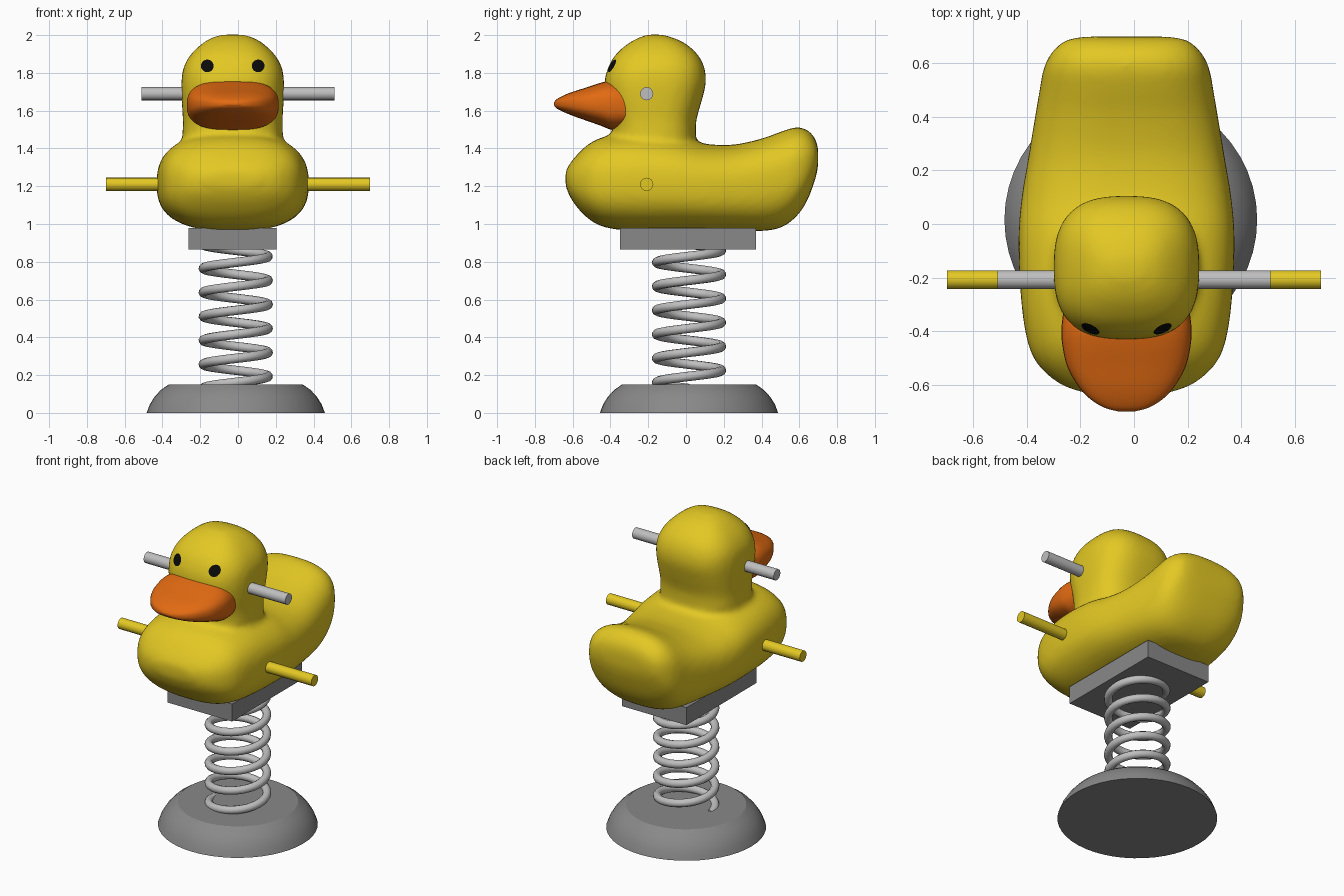
import bpy, bmesh, math
from mathutils import Vector

if "Cube" in bpy.data.objects:
    bpy.data.objects.remove(bpy.data.objects["Cube"])


def material(name, rgb):
    m = bpy.data.materials.new(name)
    m.diffuse_color = (*rgb, 1)
    m.use_nodes = True
    m.node_tree.nodes["Principled BSDF"].inputs["Base Color"].default_value = m.diffuse_color
    return m


YELLOW = material("yellow", (0.77, 0.58, 0.017))
ORANGE = material("orange", (0.76, 0.145, 0.006))
BLACK = material("black", (0.003, 0.003, 0.003))
GREY = material("dark grey", (0.25, 0.25, 0.25))
STEEL = material("light grey", (0.52, 0.52, 0.52))
CX = -0.028          # middle of the animal
SX, SY = -0.012, 0.016   # middle of the spring and base


def finish(name, bm, mat, angle=None):
    bmesh.ops.recalc_face_normals(bm, faces=bm.faces[:])
    me = bpy.data.meshes.new(name)
    bm.to_mesh(me)
    bm.free()
    ob = bpy.data.objects.new(name, me)
    bpy.context.collection.objects.link(ob)
    me.materials.append(mat)
    if angle is not None:
        bpy.ops.object.select_all(action='DESELECT')
        ob.select_set(True)
        bpy.context.view_layer.objects.active = ob
        bpy.ops.object.shade_smooth_by_angle(angle=math.radians(angle))
    return ob


def refine(rows, steps=4):
    """Catmull-Rom curve through the section rows."""
    out = []
    for i in range(len(rows) - 1):
        quad = zip(rows[max(i - 1, 0)], rows[i], rows[i + 1], rows[min(i + 2, len(rows) - 1)])
        quad = list(quad)
        for s in range(steps):
            t = s / steps
            out.append([0.5 * (2 * b + (c - a) * t + (2 * a - 5 * b + 4 * c - d) * t * t
                               + (3 * b - a - 3 * c + d) * t ** 3) for a, b, c, d in quad])
    return out + [list(rows[-1])]


def loft(bm, rows, axis, power, n=40):
    """Rounded-box sections (position, low, high, half width) along y or z."""
    rings = []
    for pos, lo, hi, w in refine(rows):
        ring = []
        for i in range(n):
            a = 2 * math.pi * i / n
            c, s = math.cos(a), math.sin(a)
            x = CX + w * math.copysign(abs(c) ** (2 / power), c)
            v = (lo + hi) / 2 + (hi - lo) / 2 * math.copysign(abs(s) ** (2 / power), s)
            ring.append(bm.verts.new((x, pos, v) if axis == 'y' else (x, v, pos)))
        rings.append(ring)
    for a, b in zip(rings, rings[1:]):
        for i in range(n):
            j = (i + 1) % n
            bm.faces.new((a[i], a[j], b[j], b[i]))
    bm.faces.new(rings[0])
    bm.faces.new(rings[-1])


# Body with raised tail, plus neck and head, fused into one soft skin
bm = bmesh.new()
loft(bm, [(-.638, 1.20, 1.28, .13), (-.60, 1.12, 1.34, .245), (-.52, 1.03, 1.42, .335),
          (-.42, .98, 1.465, .375), (-.25, .963, 1.48, .397), (-.05, .963, 1.46, .404),
          (.10, .963, 1.425, .392), (.25, .963, 1.42, .367), (.40, .963, 1.452, .342),
          (.50, .98, 1.488, .325), (.58, 1.035, 1.512, .31), (.64, 1.12, 1.50, .28),
          (.685, 1.24, 1.45, .23), (.70, 1.31, 1.40, .16)], 'y', 2.6)
loft(bm, [(1.20, -.40, .04, .25), (1.45, -.39, .052, .265), (1.55, -.392, .055, .264),
          (1.65, -.42, .083, .27), (1.75, -.432, .106, .272), (1.83, -.412, .097, .26),
          (1.90, -.37, .06, .22), (1.96, -.30, -.01, .155), (1.99, -.24, -.08, .10),
          (2.003, -.20, -.13, .05)], 'z', 2.7)
body = finish("body", bm, YELLOW)
mod = body.modifiers.new("fuse", 'REMESH')
mod.mode = 'VOXEL'
mod.voxel_size = 0.018
mod.use_smooth_shade = True
mod = body.modifiers.new("soften", 'SMOOTH')
mod.factor = 0.5
mod.iterations = 10

# Beak
bm = bmesh.new()
loft(bm, [(-.32, 1.50, 1.75, .235), (-.39, 1.498, 1.76, .243), (-.45, 1.52, 1.748, .24),
          (-.53, 1.548, 1.722, .222), (-.60, 1.573, 1.70, .184), (-.65, 1.594, 1.68, .14),
          (-.685, 1.612, 1.66, .085), (-.70, 1.63, 1.642, .03)], 'y', 2.7)
finish("beak", bm, ORANGE, 60)

# Eyes: thin round patches laid on the head surface
dg = bpy.context.evaluated_depsgraph_get()
skin = body.evaluated_get(dg)
for side, label in ((-1, "left"), (1, "right")):
    bm = bmesh.new()

    def on_head(r, a):
        start = Vector((CX + side * .133 + r * math.cos(a), -1.5, 1.835 + r * math.sin(a)))
        hit, loc, nor, _ = skin.ray_cast(start, Vector((0, 1, 0)))
        return bm.verts.new(loc + nor * 0.005 if hit else (start.x, -.40, start.z))

    N = 20
    mid = on_head(0, 0)
    rings = [[on_head(r, 2 * math.pi * i / N) for i in range(N)] for r in (.017, .033)]
    for i in range(N):
        j = (i + 1) % N
        bm.faces.new((mid, rings[0][i], rings[0][j]))
        bm.faces.new((rings[0][i], rings[1][i], rings[1][j], rings[0][j]))
    finish(label + "_eye", bm, BLACK, 60)


# Hand grips and foot pegs: bars running through the animal
def bar(name, half, z, mat):
    bm = bmesh.new()
    bmesh.ops.create_cone(bm, cap_ends=True, segments=16, radius1=.035, radius2=.035, depth=2 * half)
    for v in bm.verts:
        v.co = (v.co.z, v.co.x - .208, v.co.y + z)
    finish(name, bm, mat, 40)


bar("hand_grips", .51, 1.69, STEEL)
bar("foot_pegs", .698, 1.21, YELLOW)

# Mounting plate
bm = bmesh.new()
bmesh.ops.create_cube(bm, size=1)
for v in bm.verts:
    v.co = (-.03 + v.co.x * .465, .01 + v.co.y * .72, .922 + v.co.z * .114)
finish("mounting_plate", bm, GREY)

# Coil spring
cu = bpy.data.curves.new("spring", 'CURVE')
cu.dimensions = '3D'
cu.bevel_depth = 0.025
cu.bevel_resolution = 3
cu.use_fill_caps = True
STEPS, TURNS = 32, 6
sp = cu.splines.new('POLY')
sp.points.add(STEPS * TURNS)
for i, p in enumerate(sp.points):
    a = math.pi + 2 * math.pi * i / STEPS
    p.co = (SX + .172 * math.cos(a), SY + .172 * math.sin(a), .13 + .127 * i / STEPS, 1)
sp.use_smooth = True
cu.materials.append(STEEL)
bpy.context.collection.objects.link(bpy.data.objects.new("spring", cu))

# Domed base with flat top
bm = bmesh.new()
profile = [(0, 0), (.472, 0), (.455, .045), (.43, .085), (.396, .122), (.355, .15), (0, .15)]
vs = [bm.verts.new((SX + r, SY, z)) for r, z in profile]
es = [bm.edges.new(e) for e in zip(vs, vs[1:])]
bmesh.ops.spin(bm, geom=vs + es, cent=(SX, SY, 0), axis=(0, 0, 1), angle=2 * math.pi, steps=48)
bmesh.ops.remove_doubles(bm, verts=bm.verts[:], dist=1e-4)
finish("base", bm, GREY, 30)
